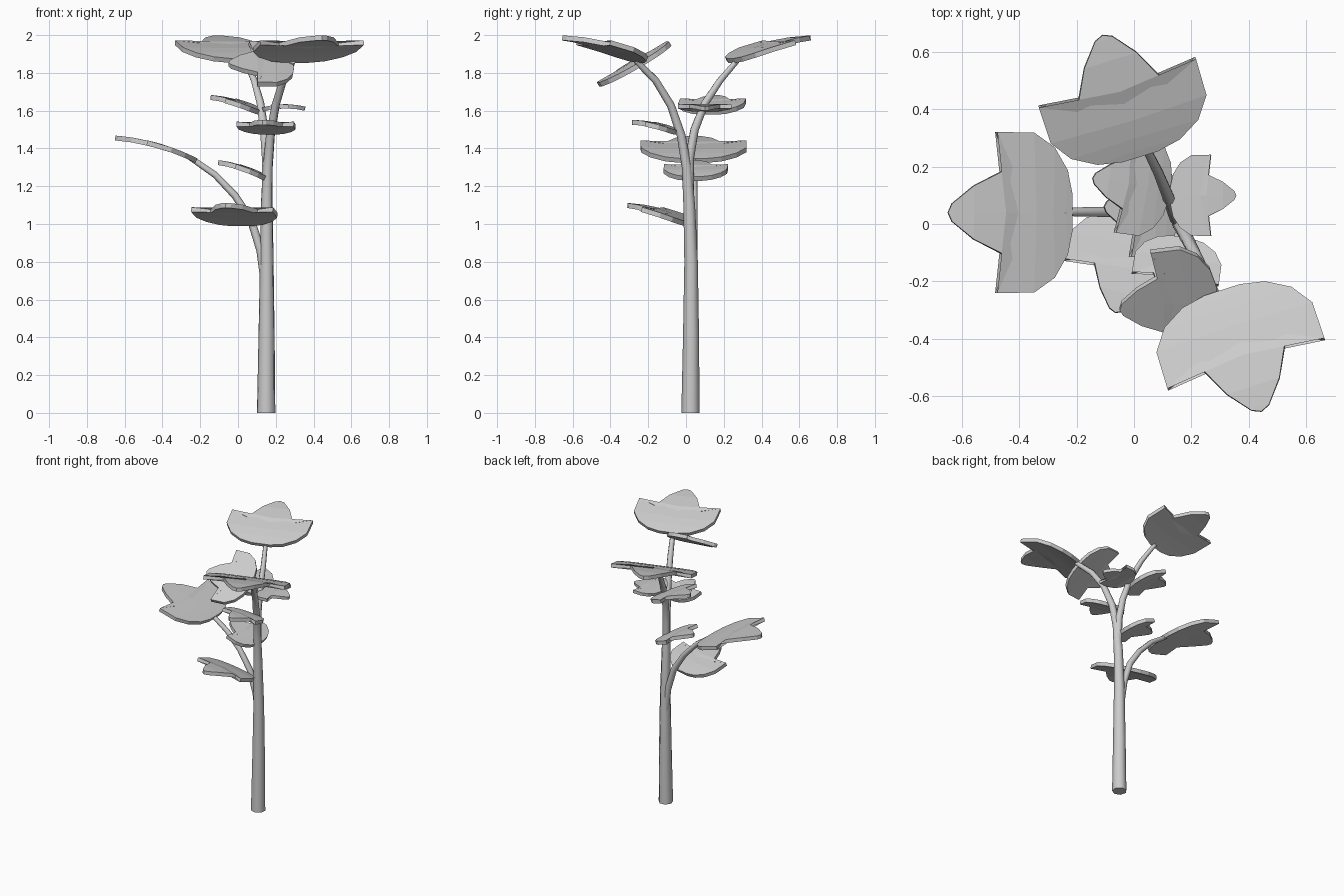
import bpy, bmesh
from mathutils import Vector

if "Cube" in bpy.data.objects:
    bpy.data.objects.remove(bpy.data.objects["Cube"])


def make_object(name, bm):
    bmesh.ops.recalc_face_normals(bm, faces=bm.faces)
    mesh = bpy.data.meshes.new(name)
    bm.to_mesh(mesh)
    bm.free()
    obj = bpy.data.objects.new(name, mesh)
    bpy.context.collection.objects.link(obj)
    return obj


# Tapered tube through (x, y, z, radius) points
def stem(name, points, sides=7):
    curve = bpy.data.curves.new(name, 'CURVE')
    curve.dimensions = '3D'
    curve.bevel_depth = 1.0
    curve.use_fill_caps = True
    profile = bpy.data.curves.new(name + "_profile", 'CURVE')
    profile.dimensions = '2D'
    ring = profile.splines.new('POLY')
    ring.points.add(sides - 1)
    from math import cos, sin, tau
    for i, p in enumerate(ring.points):
        p.co = (cos(tau * i / sides), sin(tau * i / sides), 0, 1)
    ring.use_cyclic_u = True
    helper = bpy.data.objects.new(name + "_profile", profile)
    bpy.context.collection.objects.link(helper)
    helper.hide_render = True
    curve.bevel_mode = 'OBJECT'
    curve.bevel_object = helper
    spline = curve.splines.new('POLY')
    spline.points.add(len(points) - 1)
    for p, (x, y, z, r) in zip(spline.points, points):
        p.co = (x, y, z, 1)
        p.radius = r
    temp = bpy.data.objects.new(name, curve)
    bpy.context.collection.objects.link(temp)
    bpy.context.view_layer.update()
    graph = bpy.context.evaluated_depsgraph_get()
    bm = bmesh.new()
    bm.from_mesh(bpy.data.meshes.new_from_object(temp.evaluated_get(graph)))
    bpy.data.objects.remove(temp)
    bpy.data.objects.remove(helper)
    bmesh.ops.remove_doubles(bm, verts=bm.verts, dist=1e-5)
    obj = make_object(name, bm)
    obj.data.shade_smooth()
    bpy.context.view_layer.objects.active = obj
    obj.select_set(True)
    bpy.ops.object.shade_smooth_by_angle(angle=1.0)
    obj.select_set(False)


# Half leaf rows: midrib u, edge u, edge width (fractions of leaf length)
LEAF = [(0, 0, .14), (.06, .04, .33), (.16, .15, .51), (.3, .32, .625),
        (.45, .62, .63), (.55, .5, .36), (.8, .8, .21), (.95, .97, .07)]


# Three-lobed leaf from base to tip, gently arched along its length
def leaf(name, base, tip, side=None, arch=.05, thick=.026):
    base, tip = Vector(base), Vector(tip)
    d = tip - base
    length = d.length
    d.normalize()
    s = Vector(side) if side else Vector((0, 0, 1)).cross(d)
    s = (s - d * s.dot(d)).normalized()
    n = d.cross(s)
    if n.z < 0:
        n = -n
    bm = bmesh.new()

    def vert(u, v):
        bend = arch * 4 * u * (1 - u)
        return bm.verts.new(base + length * (d * u + s * v + n * bend))

    mid = [vert(m, 0) for m, _, _ in LEAF]
    end = vert(1, 0)
    for sign in (1, -1):
        edge = [vert(u, sign * w) for _, u, w in LEAF]
        for i in range(len(LEAF) - 1):
            bm.faces.new((mid[i], mid[i + 1], edge[i + 1], edge[i]))
        bm.faces.new((mid[-1], end, edge[-1]))
    obj = make_object(name, bm)
    mod = obj.modifiers.new("thickness", 'SOLIDIFY')
    mod.thickness = thick
    mod.offset = 0


# Trunk and its three branches
stem("trunk_and_front_branch", [
    (.15, .025, 0, .05), (.152, .028, .4, .044), (.153, .028, .8, .037),
    (.153, .018, 1.1, .032), (.158, .005, 1.3, .027), (.172, -.025, 1.47, .024),
    (.2, -.08, 1.63, .022), (.24, -.16, 1.76, .02), (.29, -.26, 1.86, .017)])
stem("back_branch", [
    (.153, .015, 1.15, .026), (.15, .018, 1.35, .025), (.138, .045, 1.5, .023),
    (.118, .1, 1.64, .021), (.085, .18, 1.76, .018), (.04, .27, 1.865, .015)])
stem("left_branch", [
    (.145, .035, .68, .024), (.12, .038, .86, .023), (.07, .04, 1.02, .022),
    (-.015, .042, 1.15, .02), (-.12, .042, 1.26, .018), (-.25, .042, 1.35, .015)])

# Large leaves at the branch ends
leaf("left_end_leaf", (-.22, .04, 1.335), (-.65, .04, 1.455))
leaf("back_end_leaf", (.02, .24, 1.865), (-.11, .66, 1.985))
leaf("front_end_leaf", (.31, -.235, 1.865), (.445, -.655, 1.985))

# Medium and small leaves along the stems
leaf("tilted_leaf", (.29, -.25, 1.84), (-.05, -.295, 1.845), side=(0, .87, .5), arch=.02)
leaf("front_small_leaf", (.165, -.05, 1.485), (.13, -.285, 1.538))
leaf("lower_leaf", (.02, .02, 1.0), (-.065, -.31, 1.098))
leaf("middle_leaf", (.15, .045, 1.24), (-.105, .06, 1.325))
leaf("upper_left_leaf", (.12, .12, 1.59), (-.145, .16, 1.67))
leaf("upper_right_leaf", (.13, .1, 1.605), (.355, .1, 1.61), arch=.07, thick=.022)
